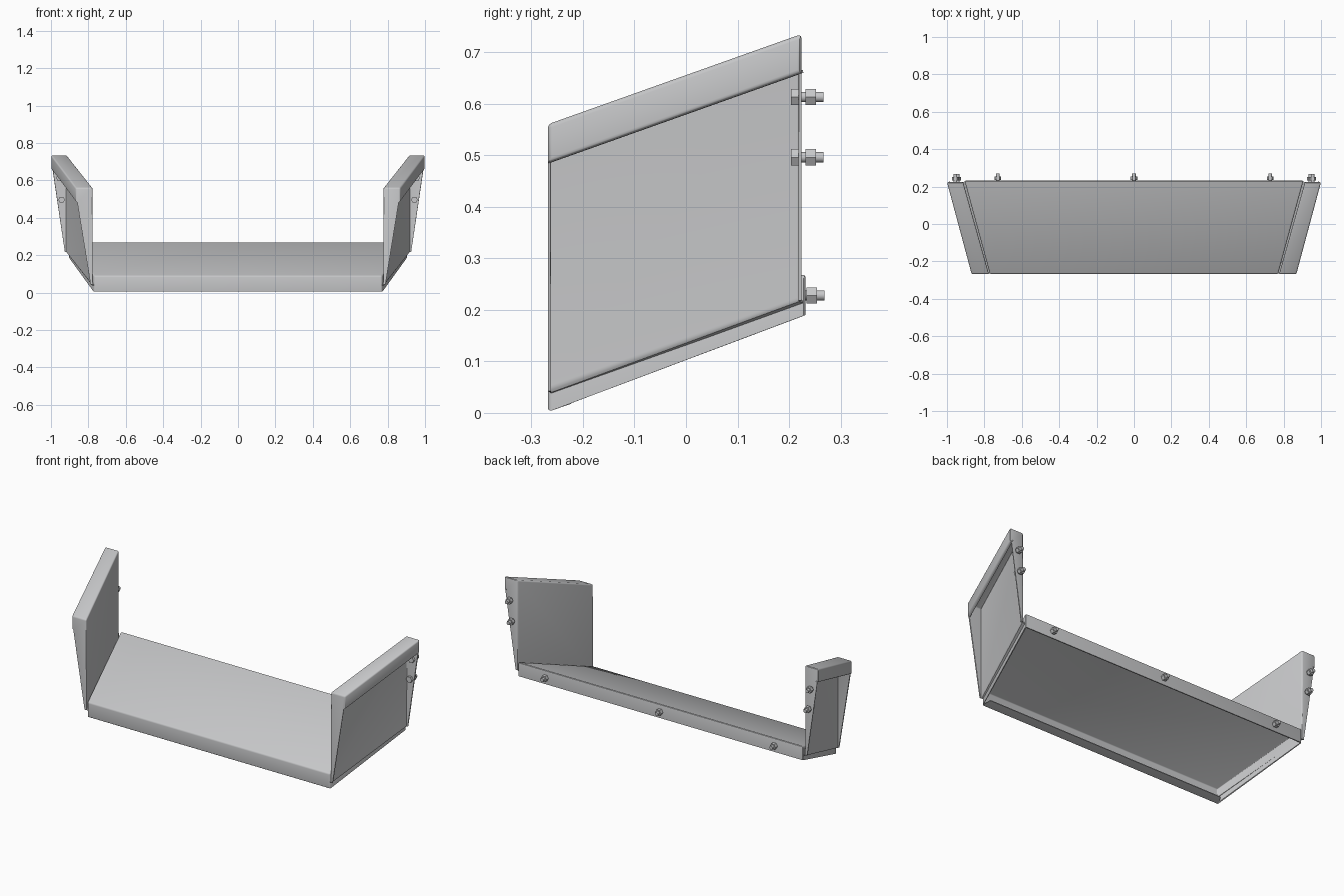
import bpy, bmesh, math
from mathutils import Matrix, Vector

if "Cube" in bpy.data.objects:
    bpy.data.objects.remove(bpy.data.objects["Cube"], do_unlink=True)


def material(name, colour):
    m = bpy.data.materials.new(name)
    m.use_nodes = True
    m.diffuse_color = colour
    m.node_tree.nodes["Principled BSDF"].inputs["Base Color"].default_value = colour
    return m


steel = material("light grey steel", (0.57, 0.575, 0.585, 1))


def add_object(name, bm):
    me = bpy.data.meshes.new(name)
    bm.to_mesh(me)
    bm.free()
    ob = bpy.data.objects.new(name, me)
    bpy.context.collection.objects.link(ob)
    me.materials.append(steel)
    return ob


def finish(ob):
    bpy.ops.object.select_all(action='DESELECT')
    ob.select_set(True)
    bpy.context.view_layer.objects.active = ob
    bpy.ops.object.convert(target='MESH')
    bpy.ops.object.shade_smooth_by_angle(angle=math.radians(35))


def folded_sheet(name, points, panels, mirror=False):
    """Panels joined at rounded bends, given sheet thickness; first panel faces up."""
    bm = bmesh.new()
    v = {k: bm.verts.new(p) for k, p in points.items()}
    faces = [bm.faces.new([v[k] for k in p.split()]) for p in panels]
    bmesh.ops.recalc_face_normals(bm, faces=bm.faces)
    bm.normal_update()
    if faces[0].normal.z < 0:
        bmesh.ops.reverse_faces(bm, faces=bm.faces)
    bends = [e for e in bm.edges if len(e.link_faces) == 2]
    bmesh.ops.bevel(bm, geom=bends, offset=0.008, segments=3, profile=0.5,
                    affect='EDGES', clamp_overlap=True)
    ob = add_object(name, bm)
    s = ob.modifiers.new("thickness", 'SOLIDIFY')
    s.thickness = 0.006
    s.offset = -1
    if mirror:
        ob.modifiers.new("mirror", 'MIRROR').use_mirror_merge = False
    finish(ob)


# Sloping floor tray with flanges folded down and a front return
FRONT, BACK = -0.268, 0.232
tray = {}
for s, sx in (("l", 1), ("r", -1)):
    tray["ft" + s] = (sx * 0.77, FRONT, 0.09)
    tray["fb" + s] = (sx * 0.77, FRONT, 0.002)
    tray["fi" + s] = (sx * 0.755, FRONT + 0.046, 0.018)
    tray["bt" + s] = (sx * 0.906, BACK, 0.27)
    tray["bb" + s] = (sx * 0.906, BACK, 0.19)
folded_sheet("floor_tray", tray, [
    "ftl btl btr ftr", "ftl ftr fbr fbl", "btr btl bbl bbr",
    "ftl fbl bbl btl", "ftr btr bbr fbr", "fbl fbr fir fil"])

# Side walls: upright panel with outward channel flanges, mirrored
REAR = 0.224
inward = Vector((-0.96, 0.275, 0)) * 0.015
side = {
    "wfb": (0.776, FRONT, 0.042), "wft": (0.776, FRONT, 0.56),
    "wbt": (0.914, REAR, 0.735), "wbb": (0.914, REAR, 0.218),
    "lft": (0.868, FRONT, 0.56), "lfb": (0.868, FRONT, 0.485),
    "lbt": (1.0, REAR, 0.735), "lbb": (1.0, REAR, 0.66),
    "ff": (0.788, FRONT, 0.042), "bf": (0.926, REAR, 0.218),
}
for new, old in (("rf", "lfb"), ("rb", "lbb"), ("uf", "wfb"), ("ub", "wbb")):
    side[new] = Vector(side[old]) + inward
folded_sheet("side_walls", side, [
    "wft lft lbt wbt", "wfb wft wbt wbb", "wfb ff lfb lft wft",
    "wbb wbt lbt lbb bf", "lft lfb lbb lbt", "lfb rf rb lbb",
    "wfb wbb ub uf"], mirror=True)


# Hex bolts with nuts through the rear flanges
def bolt(name, x, z, y):
    bm = bmesh.new()
    # sides, radius, start and end along the bolt
    for n, r, a, b in ((6, 0.0182, 0, 0.014), (20, 0.010, 0.01, 0.063),
                       (6, 0.0182, 0.028, 0.048)):
        mat = (Matrix.Translation((x, y + (a + b) / 2, z))
               @ Matrix.Rotation(math.pi / 2, 4, 'X')
               @ Matrix.Rotation(math.pi / 6, 4, 'Z'))
        bmesh.ops.create_cone(bm, cap_ends=True, segments=n, radius1=r,
                              radius2=r, depth=b - a, matrix=mat)
    finish(add_object(name, bm))


for side_name, sx in (("left", 1), ("right", -1)):
    bolt(side_name + "_upper_bolt", sx * 0.955, 0.613, 0.204)
    bolt(side_name + "_lower_bolt", sx * 0.943, 0.496, 0.204)
    bolt(side_name + "_tray_bolt", sx * 0.728, 0.228, 0.206)
bolt("middle_tray_bolt", 0, 0.228, 0.206)
